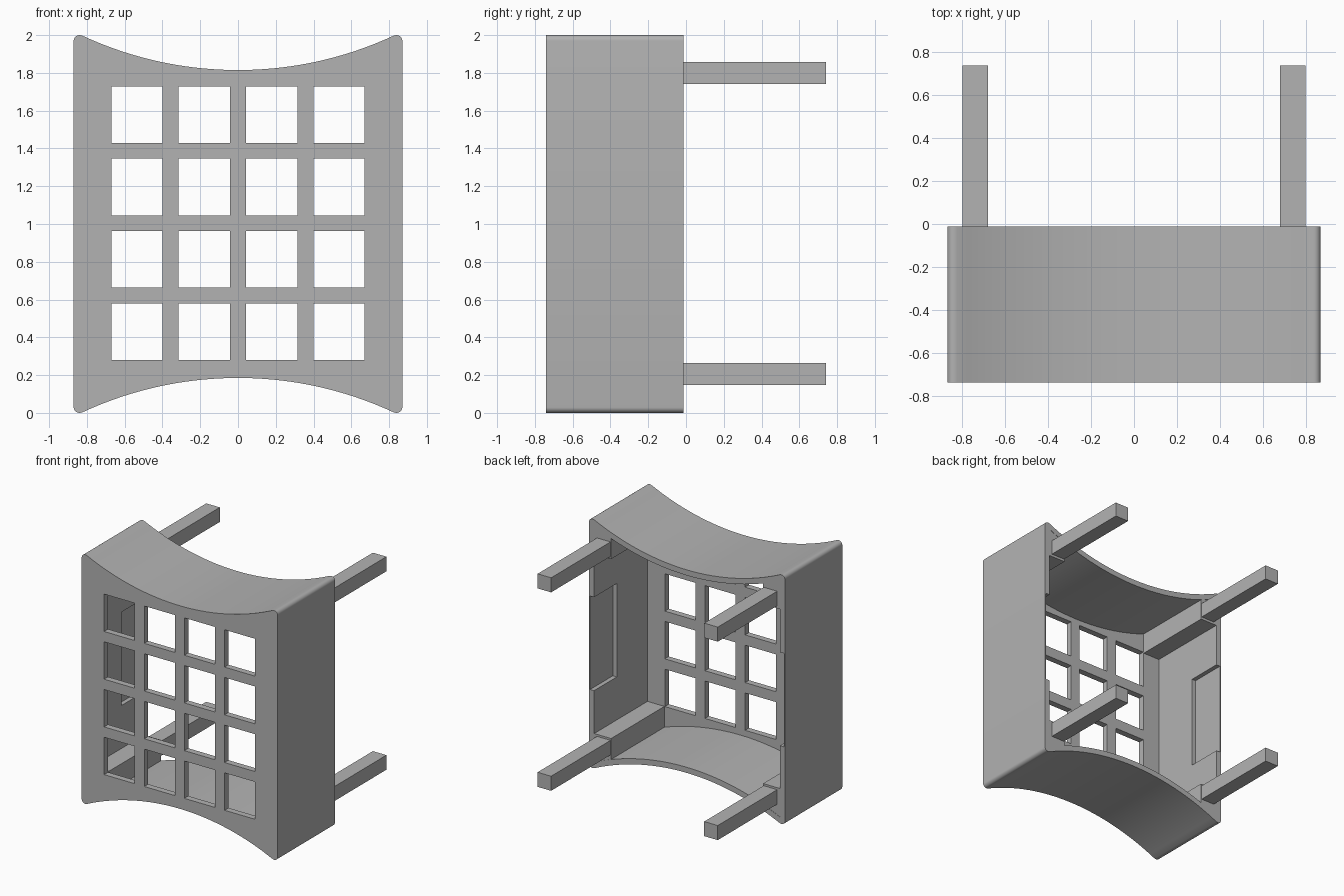
import bpy
import bmesh
from math import cos, sin, radians, sqrt

cube = bpy.data.objects.get("Cube")
if cube:
    bpy.data.objects.remove(cube)

FRONT, BACK, TIP = -0.74, -0.012, 0.74
MID = 1.0            # mirror height
ARC_Z = 3.77         # centre height of the concave arc
PANEL, WALL = 0.05, 0.045

grey = bpy.data.materials.new("plain_grey")
grey.use_nodes = True
colour = (0.45, 0.45, 0.45, 1)
grey.diffuse_color = colour
grey.node_tree.nodes["Principled BSDF"].inputs["Base Color"].default_value = colour


def prism(name, points, y0, y1):
    """Extrude an x-z outline from y0 to y1."""
    bm = bmesh.new()
    face = bm.faces.new([bm.verts.new((x, y0, z)) for x, z in points])
    grown = bmesh.ops.extrude_face_region(bm, geom=[face])["geom"]
    moved = [v for v in grown if isinstance(v, bmesh.types.BMVert)]
    bmesh.ops.translate(bm, verts=moved, vec=(0, y1 - y0, 0))
    bmesh.ops.recalc_face_normals(bm, faces=bm.faces)
    mesh = bpy.data.meshes.new(name)
    bm.to_mesh(mesh)
    bm.free()
    mesh.materials.append(grey)
    obj = bpy.data.objects.new(name, mesh)
    bpy.context.collection.objects.link(obj)
    return obj


def rect(x0, x1, z0, z1):
    return [(x0, z0), (x1, z0), (x1, z1), (x0, z1)]


def arc(radius, half, steps=36):
    """Concave arc from +half to -half."""
    xs = [half - 2 * half * i / steps for i in range(steps + 1)]
    return [(x, ARC_Z - sqrt(radius ** 2 - x * x)) for x in xs]


def with_bottom(top):
    """Close a right-to-left top line with its copy below."""
    return top + [(x, 2 * MID - z) for x, z in reversed(top)]


def activate(obj):
    bpy.ops.object.select_all(action="DESELECT")
    obj.select_set(True)
    bpy.context.view_layer.objects.active = obj


def cut(obj, points, y0, y1):
    cutter = prism("cutter", points, y0, y1)
    cutter.hide_render = True
    mod = obj.modifiers.new("cut", "BOOLEAN")
    mod.operation, mod.solver, mod.object = "DIFFERENCE", "EXACT", cutter
    activate(obj)
    bpy.ops.object.modifier_apply(modifier=mod.name)
    bpy.data.objects.remove(cutter)


# Housing outline: rounded corners joined by concave arcs
corner = [(0.84 + 0.03 * cos(radians(a)), 1.97 + 0.03 * sin(radians(a)))
          for a in range(0, 106, 15)]
top = corner + arc(1.955, 0.825) + [(-x, z) for x, z in reversed(corner)]
housing = prism("housing", with_bottom(top), FRONT, BACK)

# Hollow inside, open at the back
cut(housing, with_bottom(arc(1.955 + WALL, 0.87 - WALL)), FRONT + PANEL, 0.2)

# Four by four windows in the front panel
for x in (-0.535, -0.178, 0.178, 0.535):
    for row in range(4):
        z = MID + (row - 1.5) * 0.383 + 0.004
        cut(housing, rect(x - 0.136, x + 0.136, z - 0.15, z + 0.15), -0.9, -0.6)

# Hand recesses inside the side walls, open at the back
for side in (-1, 1):
    xs = sorted((side * 0.8, side * 0.86))
    cut(housing, rect(*xs, 0.625, 1.375), -0.3, 0.2)

activate(housing)
bpy.ops.object.shade_smooth_by_angle(angle=radians(30))

# Corner blocks inside the housing, each holding a leg
for side, side_name in ((-1, "right"), (1, "left")):
    for low, level in ((True, "lower"), (False, "upper")):
        def place(points):
            return [(side * x, z if low else 2 * MID - z) for x, z in points]
        block = [(0.675, 0.28), (0.84, 0.28), (0.84, 0.03), (0.675, 0.1)]
        prism(f"{level}_{side_name}_leg_block", place(block), FRONT + 0.03, BACK - 0.002)
        z0 = 0.147 if low else 0.143
        prism(f"{level}_{side_name}_leg", place(rect(0.68, 0.8, z0, z0 + 0.117)),
              BACK - 0.05, TIP)
